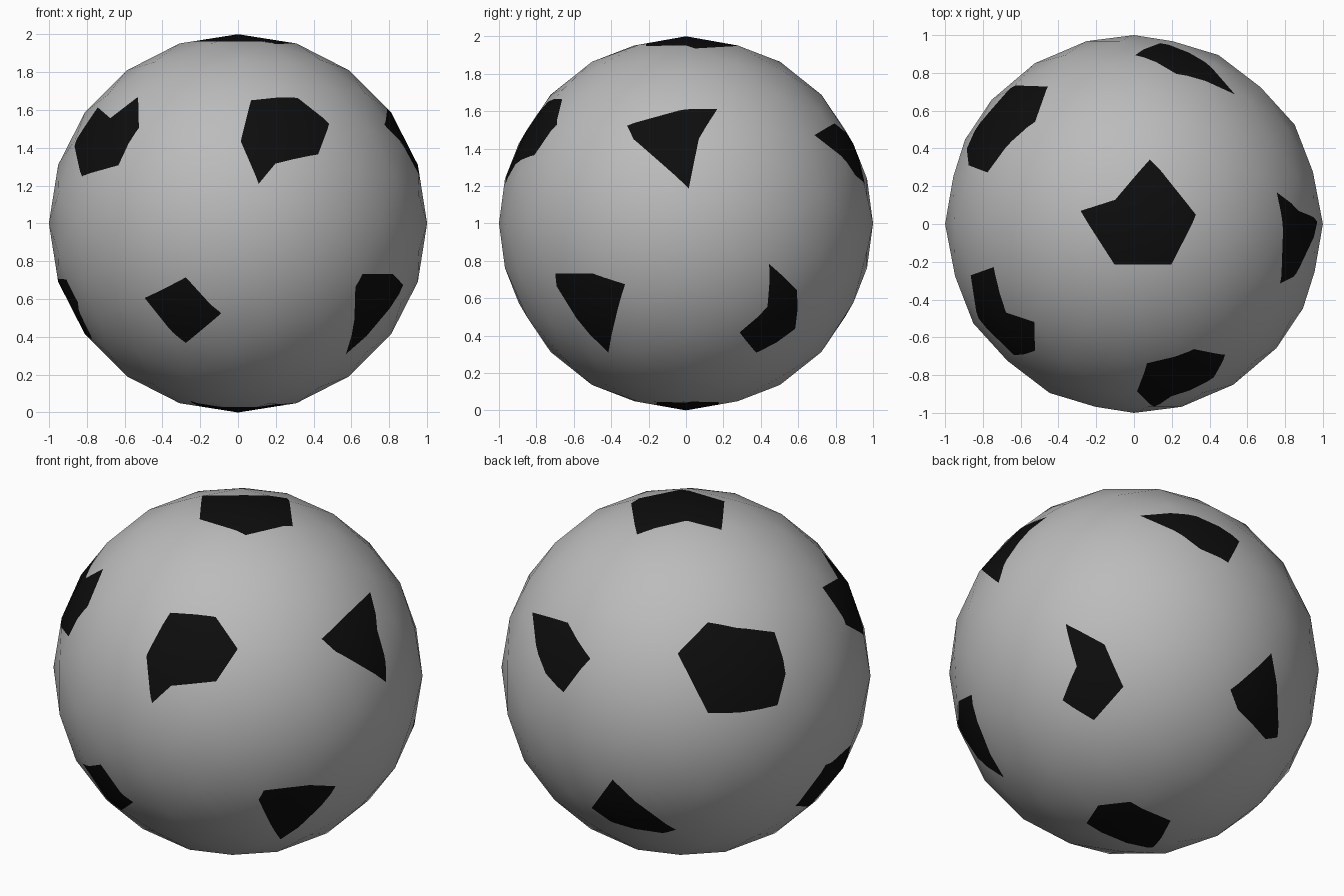
import bpy, bmesh
from math import radians, sin, cos, sqrt
from mathutils import Vector, Matrix

cube = bpy.data.objects.get("Cube")
if cube:
    bpy.data.objects.remove(cube)


def material(name, grey, rough):
    m = bpy.data.materials.new(name)
    m.use_nodes = True
    colour = (grey, grey, grey, 1)
    m.diffuse_color = colour
    bsdf = m.node_tree.nodes["Principled BSDF"]
    bsdf.inputs["Base Color"].default_value = colour
    bsdf.inputs["Roughness"].default_value = rough
    return m


def frame(azimuth, elevation):
    """Right, up and outward axes for a direction around the ball."""
    a, e = radians(azimuth), radians(elevation)
    return (Vector((-sin(a), cos(a), 0)),
            Vector((-cos(a) * sin(e), -sin(a) * sin(e), cos(e))),
            Vector((cos(a) * cos(e), sin(a) * cos(e), sin(e))))


def lift(axes, u, v):
    """Raise a flat outline point onto the unit sphere."""
    w = sqrt(max(0.0, 1 - u * u - v * v))
    return (axes[0] * u + axes[1] * v + axes[2] * w).normalized()


FRONT, SIDE, FAR_SIDE, TOP = frame(-90, 0), frame(0, 0), frame(180, 0), frame(-90, 90)
BACK_HIGH, BACK_LOW = frame(125, 24), frame(50, -30)

# Outlines of the twelve dark panels
PANELS = [
    # crown
    (TOP, [(.085, .345), (.33, .05), (.2, -.215), (-.105, -.215), (-.285, .07), (-.1, .13)]),
    # upper ring
    (FRONT, [(.07, .66), (.32, .67), (.485, .53), (.43, .37), (.2, .32), (.11, .21), (.015, .44)]),
    (SIDE, [(-.32, .53), (-.02, .61), (.17, .62), (.07, .46), (.015, .19), (-.28, .45)]),
    (BACK_HIGH, [(-.84, .33), (-.65, .28), (-.525, .085), (-.67, -.1), (-.77, 0)]),
    (BACK_HIGH, [(.12, .285), (.28, .255), (.485, .23), (.545, 0), (.5, -.17), (.29, -.21),
                 (.12, -.21), (-.045, .115)]),
    (FRONT, [(-.87, .41), (-.75, .62), (-.68, .56), (-.53, .67), (-.53, .51), (-.64, .31),
             (-.83, .25)]),
    # lower ring
    (FRONT, [(-.5, -.4), (-.28, -.29), (-.09, -.48), (-.28, -.64)]),
    (SIDE, [(-.7, -.27), (-.5, -.27), (-.33, -.33), (-.42, -.7), (-.7, -.34)]),
    (SIDE, [(.45, -.22), (.6, -.36), (.59, -.57), (.38, -.7), (.29, -.59), (.44, -.45)]),
    (BACK_LOW, [(.53, -.1), (.75, .1), (.78, -.36), (.72, -.37), (.57, -.21)]),
    (FAR_SIDE, [(.26, -.3), (-.04, -.29), (-.14, -.54), (.1, -.62), (.31, -.42)]),
    # base
    (BACK_LOW, [(-.195, -.73), (-.02, -.715), (.2, -.815), (.1, -.968), (-.26, -.83)]),
]


def cut_panel(bm, outline):
    """Cut an outline into the ball and mark the faces inside it as dark."""
    centre = sum(outline, Vector()).normalized()
    right = centre.orthogonal().normalized()
    up = centre.cross(right)

    def flatten(p):
        d = p.dot(centre)
        return p.dot(right) / d, p.dot(up) / d

    reach = min(p.dot(centre) for p in outline)
    sides = list(zip(outline, outline[1:] + outline[:1]))
    for a, b in sides:
        faces = [f for f in bm.faces
                 if max(v.co.normalized().dot(centre) for v in f.verts) > reach - .03]
        geom = set(faces)
        for f in faces:
            geom.update(f.edges, f.verts)
        bmesh.ops.bisect_plane(bm, geom=list(geom), dist=1e-5,
                               plane_co=(0, 0, 0), plane_no=a.cross(b).normalized())
    flat = [(flatten(a), flatten(b)) for a, b in sides]
    for f in bm.faces:
        c = f.calc_center_median()
        if c.dot(centre) < .6:
            continue
        x, y = flatten(c)
        crossings = sum((a[1] > y) != (b[1] > y) and
                        x < a[0] + (y - a[1]) * (b[0] - a[0]) / (b[1] - a[1])
                        for a, b in flat)
        if crossings % 2:
            f.material_index = 1


# Ball: coarse smooth sphere with the panels cut into its faces
bm = bmesh.new()
bmesh.ops.create_icosphere(bm, subdivisions=3, radius=1, matrix=Matrix.Rotation(radians(90), 4, 'X'))
for axes, points in PANELS:
    cut_panel(bm, [lift(axes, u, v) for u, v in points])
for f in bm.faces:
    f.smooth = True
mesh = bpy.data.meshes.new("ball")
bm.to_mesh(mesh)
bm.free()
mesh.materials.append(material("pale leather", .5, .6))
mesh.materials.append(material("black leather", .004, .6))

# Round shading across the cuts
mesh.normals_split_custom_set_from_vertices([v.co.normalized() for v in mesh.vertices])
ball = bpy.data.objects.new("ball", mesh)
ball.location.z = -min(v.co.z for v in mesh.vertices)
bpy.context.scene.collection.objects.link(ball)
